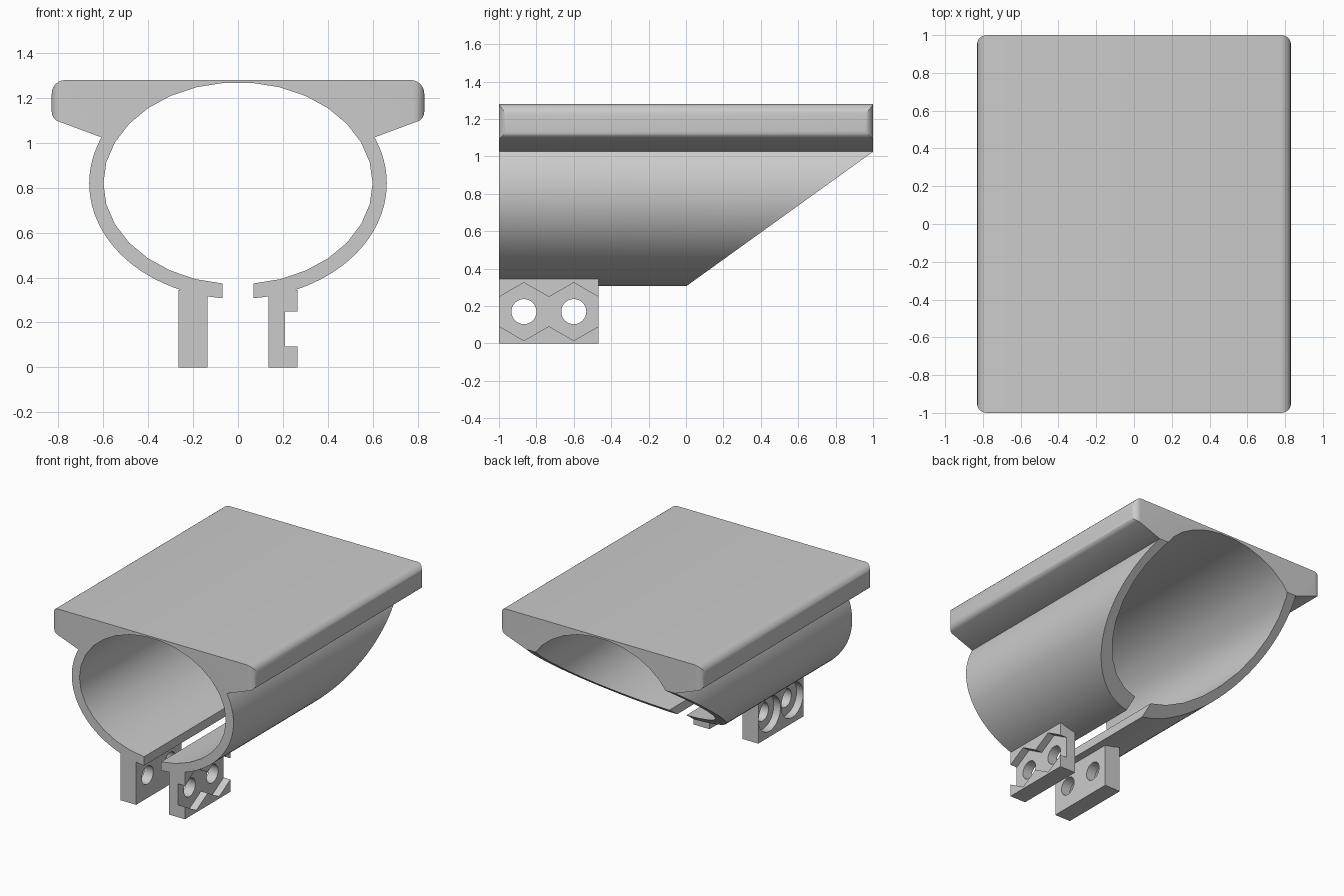
import bpy, bmesh
from math import sin, cos, pi, radians
from mathutils import Vector

cube = bpy.data.objects.get("Cube")
if cube:
    bpy.data.objects.remove(cube, do_unlink=True)

grey = bpy.data.materials.new("plain grey")
grey.use_nodes = True
grey.diffuse_color = (0.6, 0.6, 0.6, 1)
grey.node_tree.nodes["Principled BSDF"].inputs["Base Color"].default_value = (0.6, 0.6, 0.6, 1)


def prism(name, points, axis, low, high):
    """Extrude a closed 2D outline along one axis."""
    place = {"X": lambda a, b, d: (d, a, b),
             "Y": lambda a, b, d: (a, d, b),
             "Z": lambda a, b, d: (a, b, d)}[axis]
    bm = bmesh.new()
    face = bm.faces.new([bm.verts.new(place(a, b, low)) for a, b in points])
    grown = bmesh.ops.extrude_face_region(bm, geom=[face])["geom"]
    moved = [g for g in grown if isinstance(g, bmesh.types.BMVert)]
    bmesh.ops.translate(bm, verts=moved, vec=Vector(place(0, 0, high - low)))
    bmesh.ops.recalc_face_normals(bm, faces=bm.faces)
    mesh = bpy.data.meshes.new(name)
    bm.to_mesh(mesh)
    bm.free()
    mesh.materials.append(grey)
    obj = bpy.data.objects.new(name, mesh)
    bpy.context.collection.objects.link(obj)
    return obj


def oval(a, b, rx, rz, sides, start=0.0):
    return [(a + rx * cos(start + 2 * pi * i / sides),
             b + rz * sin(start + 2 * pi * i / sides)) for i in range(sides)]


def rect(a0, a1, b0, b1):
    return [(a0, b0), (a1, b0), (a1, b1), (a0, b1)]


def arc(a, b, r, start, end, steps=6):
    angles = [radians(start + (end - start) * i / steps) for i in range(steps + 1)]
    return [(a + r * cos(t), b + r * sin(t)) for t in angles]


def combine(target, other, operation):
    """Apply a boolean, then drop the helper."""
    mod = target.modifiers.new(operation, "BOOLEAN")
    mod.operation = operation
    mod.solver = "EXACT"
    mod.object = other
    bpy.context.view_layer.objects.active = target
    bpy.ops.object.modifier_apply(modifier=mod.name)
    bpy.data.objects.remove(other, do_unlink=True)


# Top plate with rounded sides and sloping underside
half = [(0.61, 1.025)] + arc(0.785, 1.138, 0.045, -70, 0) + arc(0.77, 1.22, 0.06, 0, 90)
outline = half + [(-x, z) for x, z in reversed(half)]
mount = prism("clamp_mount", outline, "Y", -1.1, 1.1)

# Outer tube wall, its crown buried in the plate
shell = [(x, z) for x, z in oval(0, 0.82, 0.663, 0.515, 96) if z < 1.21]
split = max(range(len(shell)), key=lambda i: abs(shell[i][0] - shell[i - 1][0]))
shell = shell[split:] + shell[:split]
combine(mount, prism("tube", shell, "Y", -1.1, 1.1), "UNION")

# Slanted cut under the rear of the tube
slant = [(-0.4, 0.017), (1.2, 1.169), (1.2, -0.5), (-0.4, -0.5)]
combine(mount, prism("slant_cutter", slant, "X", -1, 1), "DIFFERENCE")

# Two clamp ears below the tube
for low, high in ((-0.265, -0.135), (0.135, 0.265)):
    combine(mount, prism("ear", rect(low, high, 0, 0.345), "Y", -1.1, -0.468), "UNION")

# Bore and bottom slot
combine(mount, prism("bore", oval(0, 0.82, 0.6, 0.45, 30), "Y", -1.3, 1.3), "DIFFERENCE")
combine(mount, prism("slot", rect(-0.07, 0.07, 0.2, 0.6), "Y", -1.3, 1.3), "DIFFERENCE")

# Square off the ends, rounding the upright corners
corners = []
for sx, sy, start in ((1, 1, 0), (-1, 1, 90), (-1, -1, 180), (1, -1, 270)):
    corners += arc(sx * 0.781, sy * 0.95, 0.05, start, start + 90)
combine(mount, prism("plan", corners, "Z", -0.5, 2), "INTERSECT")

# Bolt holes, hexagonal nut pockets and round head recesses
for y in (-0.8665, -0.6):
    combine(mount, prism("bolt_hole", oval(y, 0.17, 0.067, 0.067, 32), "X", -0.5, 0.5), "DIFFERENCE")
    combine(mount, prism("nut_pocket", oval(y, 0.17, 0.155, 0.155, 6, pi / 2), "X", 0.21, 0.4), "DIFFERENCE")
    combine(mount, prism("head_recess", oval(y, 0.17, 0.128, 0.128, 40), "X", -0.4, -0.21), "DIFFERENCE")

# Smooth curves, sharp edges
bpy.ops.object.select_all(action="DESELECT")
mount.select_set(True)
bpy.context.view_layer.objects.active = mount
bpy.ops.object.shade_smooth_by_angle(angle=radians(30))
